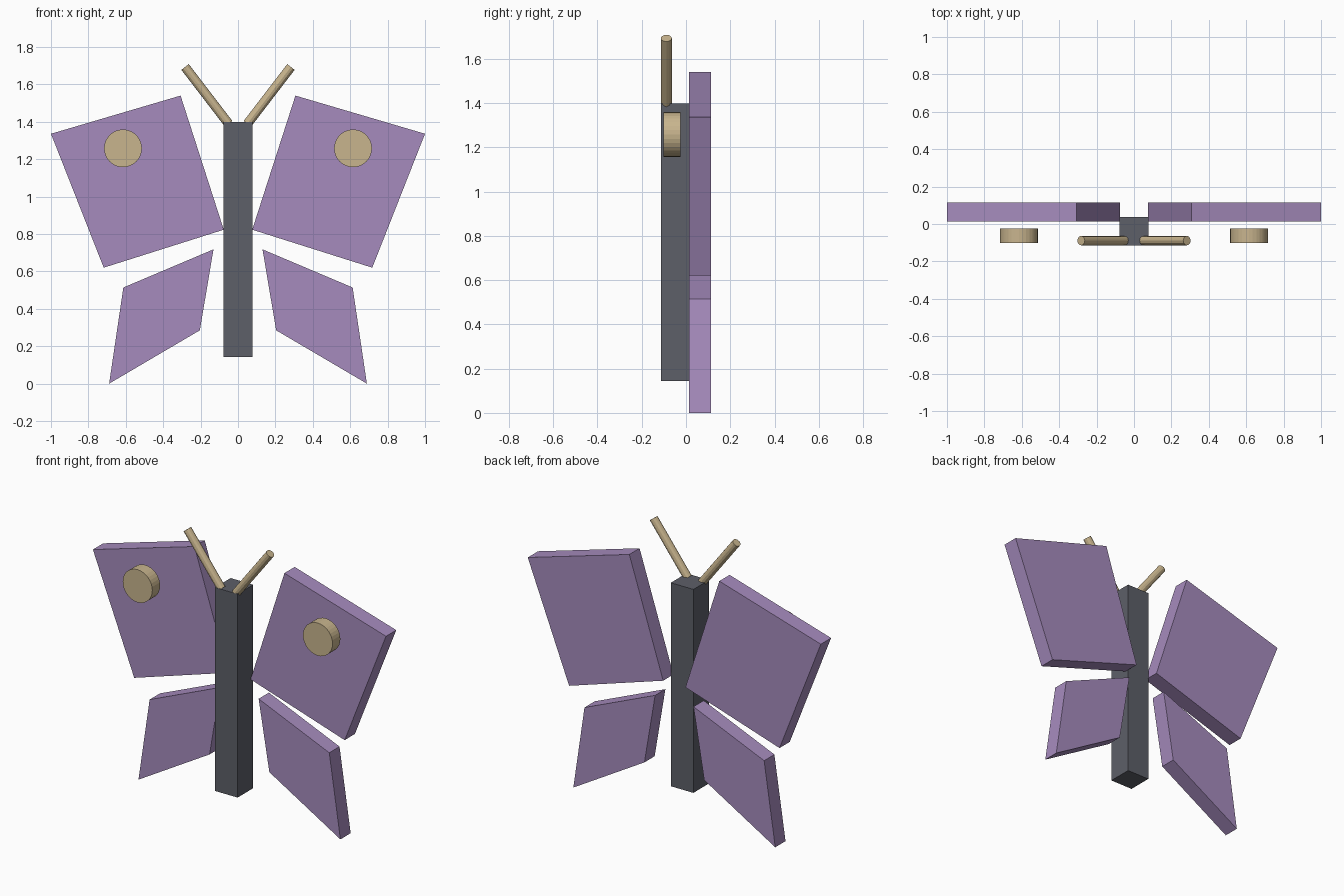
import bpy, bmesh
from mathutils import Vector, Matrix

if "Cube" in bpy.data.objects:
    bpy.data.objects.remove(bpy.data.objects["Cube"])


def material(name, rgb):
    m = bpy.data.materials.new(name)
    m.diffuse_color = (*rgb, 1)
    m.use_nodes = True
    m.node_tree.nodes["Principled BSDF"].inputs["Base Color"].default_value = m.diffuse_color
    return m


PURPLE = material("purple", (0.38, 0.26, 0.51))
DARK = material("dark_grey", (0.11, 0.115, 0.14))
TAN = material("tan", (0.58, 0.46, 0.27))


def finish(name, bm, mat):
    bmesh.ops.recalc_face_normals(bm, faces=bm.faces)
    me = bpy.data.meshes.new(name)
    bm.to_mesh(me)
    bm.free()
    me.materials.append(mat)
    ob = bpy.data.objects.new(name, me)
    bpy.context.collection.objects.link(ob)
    return ob


def slab(name, outline, y0, y1, mat):
    """Extrude an x-z outline from y0 to y1."""
    bm = bmesh.new()
    face = bm.faces.new([bm.verts.new((x, y0, z)) for x, z in outline])
    new = bmesh.ops.extrude_face_region(bm, geom=[face])["geom"]
    bmesh.ops.translate(bm, vec=(0, y1 - y0, 0),
                        verts=[v for v in new if isinstance(v, bmesh.types.BMVert)])
    return finish(name, bm, mat)


def rod(name, a, b, radius, sides, mat):
    """Capped cylinder from point a to point b."""
    a, b = Vector(a), Vector(b)
    d = b - a
    rot = d.to_track_quat('Z', 'Y').to_matrix().to_4x4()
    bm = bmesh.new()
    bmesh.ops.create_cone(bm, cap_ends=True, segments=sides, radius1=radius,
                          radius2=radius, depth=d.length,
                          matrix=Matrix.Translation((a + b) / 2) @ rot)
    return finish(name, bm, mat)


# Body
slab("body", [(-0.077, 0.143), (0.077, 0.143), (0.077, 1.398), (-0.077, 1.398)],
     -0.114, 0.038, DARK)

UPPER = [(0.076, 0.823), (0.307, 1.54), (1.0, 1.336), (0.718, 0.62)]
LOWER = [(0.131, 0.718), (0.613, 0.514), (0.689, 0.0), (0.204, 0.285)]

for side, s in (("right", 1), ("left", -1)):
    # Wings
    for part, outline in (("upper", UPPER), ("lower", LOWER)):
        slab(f"{part}_wing_{side}", [(s * x, z) for x, z in outline],
             0.014, 0.114, PURPLE)
    # Wing spots
    rod(f"wing_spot_{side}", (s * 0.615, -0.025, 1.258),
        (s * 0.615, -0.101, 1.258), 0.101, 32, TAN)
    # Antennae
    rod(f"antenna_{side}", (s * 0.05, -0.089, 1.389),
        (s * 0.283, -0.089, 1.693), 0.025, 12, TAN)
